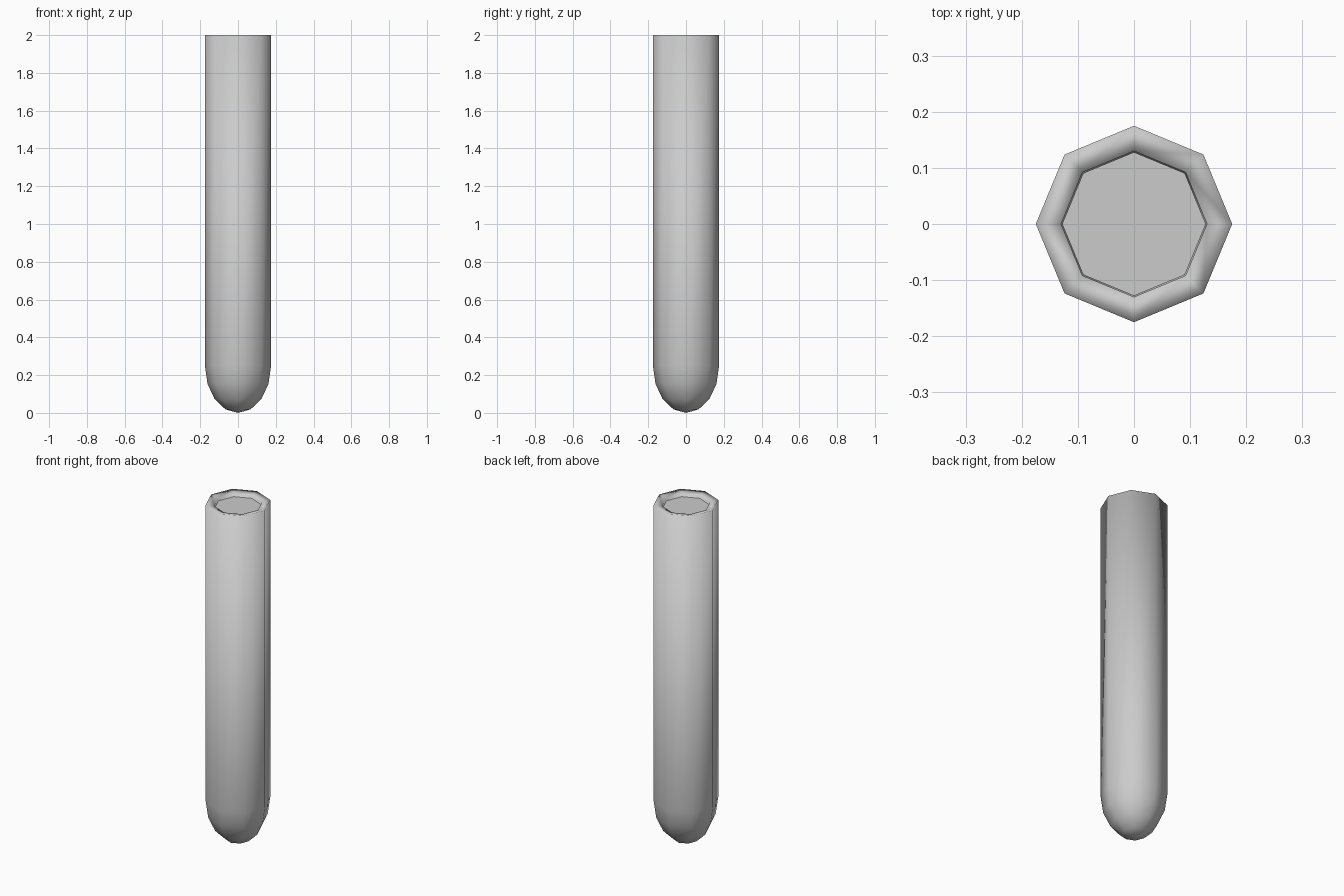
import bpy, bmesh, math

if "Cube" in bpy.data.objects:
    bpy.data.objects.remove(bpy.data.objects["Cube"])

SIDES = 8


def lathe(name, profile):
    """Spin an (r, z) profile that may start or end on the axis."""
    bm = bmesh.new()
    rings = []
    for r, z in profile:
        if r < 1e-6:
            rings.append([bm.verts.new((0, 0, z))] * SIDES)
        else:
            rings.append([bm.verts.new((r * math.cos(2 * math.pi * i / SIDES),
                                        r * math.sin(2 * math.pi * i / SIDES), z))
                          for i in range(SIDES)])
    for a, b in zip(rings, rings[1:]):
        for i in range(SIDES):
            j = (i + 1) % SIDES
            bm.faces.new(list(dict.fromkeys((a[i], a[j], b[j], b[i]))))
    bmesh.ops.recalc_face_normals(bm, faces=bm.faces)
    for f in bm.faces:
        f.smooth = True
    mesh = bpy.data.meshes.new(name)
    bm.to_mesh(mesh)
    bm.free()
    ob = bpy.data.objects.new(name, mesh)
    bpy.context.collection.objects.link(ob)
    return ob


def bowl(radius, height, base):
    """Rounded bottom, from the tip up to full radius."""
    pts = [(radius * math.sin(math.radians(a)),
            base + height * (1 - math.cos(math.radians(a))))
           for a in (0, 22.5, 45, 67.5, 90)]
    return pts


# Hollow tube: outer wall, rim, inner wall
outer = bowl(0.175, 0.25, 0.0) + [(0.175, 2.0)]
inner = [(0.13, 1.99)] + bowl(0.13, 0.2, 0.05)[::-1]
lathe("tube", outer + inner)

# Contents filling the tube almost to the rim
fill = lathe("fill", bowl(0.128, 0.197, 0.053) + [(0.128, 1.975), (0, 1.975)])
for f in fill.data.polygons:
    f.use_smooth = f.normal.z < 0.9
